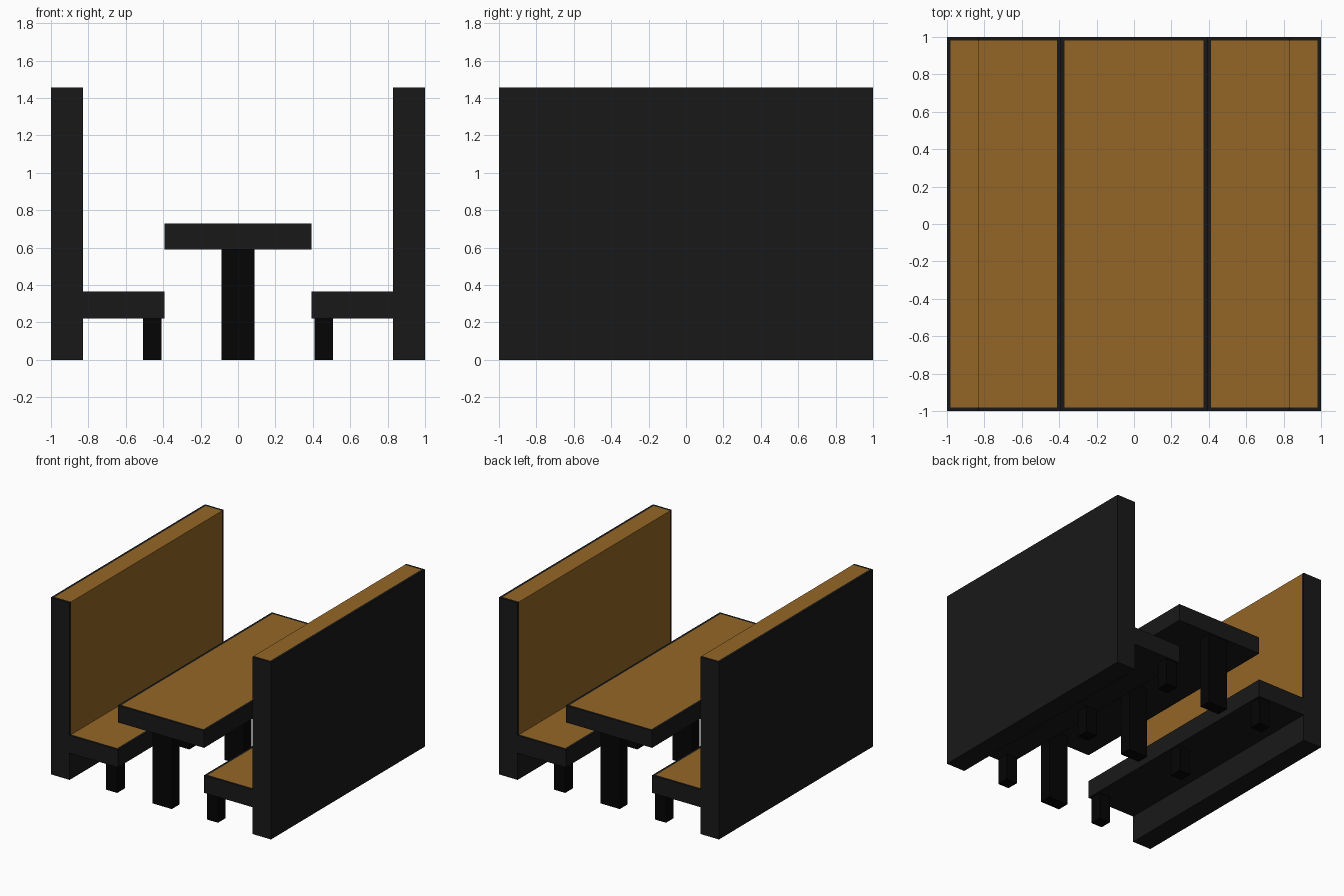
import bpy, bmesh

if "Cube" in bpy.data.objects:
    bpy.data.objects.remove(bpy.data.objects["Cube"])


def material(name, srgb):
    mat = bpy.data.materials.new(name)
    mat.diffuse_color = [c ** 2.2 for c in srgb] + [1]
    mat.use_nodes = True
    mat.node_tree.nodes["Principled BSDF"].inputs["Base Color"].default_value = mat.diffuse_color
    return mat


FRAME = material("dark_frame", (0.12, 0.12, 0.12))
LEG = material("black_leg", (0.05, 0.05, 0.05))
WOOD = material("wood", (0.58, 0.40, 0.165))


def extrude_profile(name, profile, y0, y1, base, wood_sides=()):
    """Extrude an (x, z) outline along y; listed sides get an inset wood panel."""
    bm = bmesh.new()
    front = [bm.verts.new((x, y0, z)) for x, z in profile]
    back = [bm.verts.new((x, y1, z)) for x, z in profile]
    bm.faces.new(front)
    bm.faces.new(back[::-1])
    n = len(profile)
    sides = []
    for i in range(n):
        j = (i + 1) % n
        sides.append(bm.faces.new((front[j], front[i], back[i], back[j])))
    bmesh.ops.recalc_face_normals(bm, faces=bm.faces[:])
    if wood_sides:
        panels = [sides[i] for i in wood_sides]
        bmesh.ops.inset_region(bm, faces=panels, thickness=0.02,
                               use_boundary=True, use_even_offset=True)
        for f in panels:
            f.material_index = 1
    mesh = bpy.data.meshes.new(name)
    mesh.materials.append(base)
    mesh.materials.append(WOOD)
    bm.to_mesh(mesh)
    bm.free()
    obj = bpy.data.objects.new(name, mesh)
    bpy.context.collection.objects.link(obj)
    return obj


def rect(x0, x1, z0, z1):
    return [(x0, z0), (x0, z1), (x1, z1), (x1, z0)]


LEG_ROWS = {"front": -0.935, "middle": 0.0, "back": 0.935}

# Benches: tall back and seat in one piece, wood on back top, back face and seat
bench = [(1, 0), (1, 1.455), (0.83, 1.455), (0.83, 0.365),
         (0.392, 0.365), (0.392, 0.22), (0.83, 0.22), (0.83, 0)]
for side, s in (("left", -1), ("right", 1)):
    extrude_profile(side + "_bench", [(s * x, z) for x, z in bench],
                    -1, 1, FRAME, (1, 2, 3))
    # Short legs under the seat edge
    for row, y in LEG_ROWS.items():
        extrude_profile(f"{side}_{row}_seat_leg",
                        rect(s * 0.408, s * 0.508, 0, 0.22),
                        y - 0.05, y + 0.05, LEG)

# Table top with inset wood surface
extrude_profile("table_top", rect(-0.392, 0.392, 0.59, 0.73), -1, 1, FRAME, (1,))

# Table legs
for row, y in LEG_ROWS.items():
    extrude_profile(row + "_table_leg", rect(-0.088, 0.088, 0, 0.59),
                    y - 0.05, y + 0.05, LEG)
